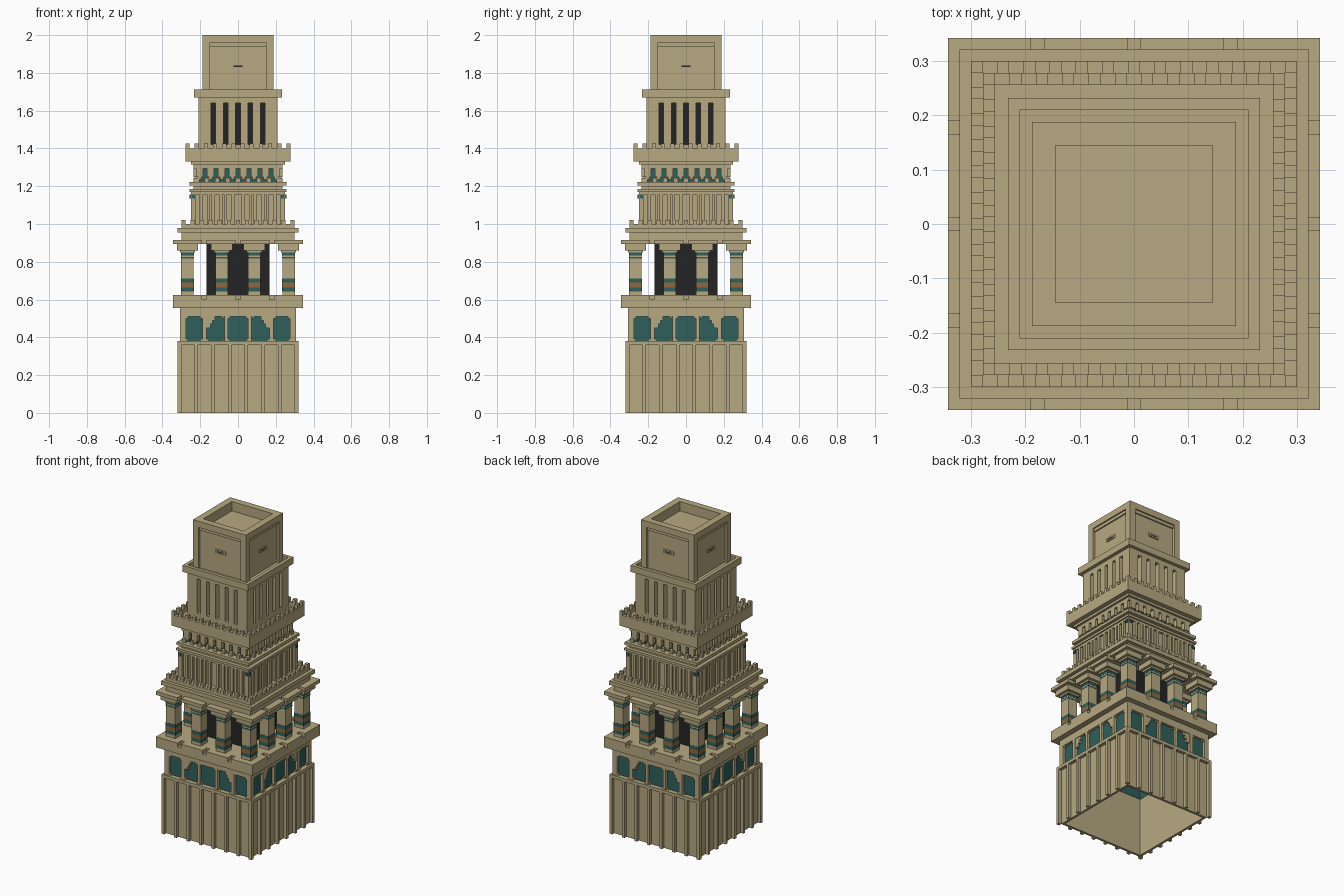
import bpy, bmesh
from math import pi
from mathutils import Matrix, Vector

if "Cube" in bpy.data.objects:
    bpy.data.objects.remove(bpy.data.objects["Cube"])


def material(name, r, g, b):
    m = bpy.data.materials.new(name)
    m.use_nodes = True
    m.diffuse_color = (r, g, b, 1)
    m.node_tree.nodes["Principled BSDF"].inputs["Base Color"].default_value = (r, g, b, 1)
    return m


STONE = material("sandstone", .47, .395, .22)
TEAL = material("teal", .03, .115, .105)
DARK = material("charcoal", .017, .017, .017)
OCHRE = material("ochre", .27, .14, .045)


class Part:
    """Collects boxes into one mesh object."""

    def __init__(self, name, mat):
        self.name, self.mat, self.bm = name, mat, bmesh.new()

    def box(self, x0, x1, y0, y1, z0, z1, turn=0):
        size = Matrix.Diagonal((x1 - x0, y1 - y0, z1 - z0, 1))
        place = Matrix.Translation(Vector((x0 + x1, y0 + y1, z0 + z1)) / 2)
        spin = Matrix.Rotation(turn * pi / 2, 4, 'Z')
        bmesh.ops.create_cube(self.bm, size=1, matrix=spin @ place @ size)
        return self

    def slab(self, half, z0, z1):
        return self.box(-half, half, -half, half, z0, z1)

    def sides(self, x, w, inner, outer, z0, z1):
        # the same block on all four walls; w is the half width
        for t in range(4):
            self.box(x - w, x + w, -outer, -inner, z0, z1, t)
        return self

    def mirrored(self, x, *rest):
        for s in ((-1, 1) if x else (1,)):
            self.sides(s * x, *rest)
        return self

    def ring(self, inner, outer, z0, z1):
        return self.sides(0, outer, inner, outer, z0, z1)

    def done(self):
        me = bpy.data.meshes.new(self.name)
        self.bm.to_mesh(me)
        self.bm.free()
        me.materials.append(self.mat)
        ob = bpy.data.objects.new(self.name, me)
        bpy.context.scene.collection.objects.link(ob)


def grooved_slab(name, half, z0, z1, cut_z):
    # slab with three slots cut into each edge
    p = Part(name, STONE).slab(.3, z0, z1)
    if cut_z > z0:
        p.ring(.3, half, z0, cut_z)
    for a, b in ((.012, .166), (.19, half)):
        p.mirrored((a + b) / 2, (b - a) / 2, .3, half, cut_z, z1)
    p.done()


def merlons(name, half, z0, z1, count):
    p = Part(name, STONE)
    step = (2 * half - .022) / count
    for i in range(count):
        p.sides(-half + .011 + i * step, .011, half - .022, half, z0, z1)
    p.done()


# Hollow ribbed base, open underneath
p = Part("base_walls", STONE).ring(.285, .3, 0, .38).ring(.3, .32, .36, .38)
for x in (.0445, .134, .222):
    p.mirrored(x, .009, .3, .32, 0, .36)
p.mirrored(.31, .01, .3, .32, 0, .36).done()

# Window band
Part("window_panes", TEAL).ring(.283, .291, .375, .52).done()
p = Part("window_frames", STONE).ring(.285, .308, .51, .556)
p.mirrored(.0625, .0085, .291, .308, .38, .51)
p.mirrored(.177, .011, .291, .308, .38, .51)
p.mirrored(.292, .016, .291, .308, .38, .51)
for x, w in ((0, .054), (.12, .046), (.232, .044)):
    for s in (-1, 1):
        for z in (.38, .5):
            p.mirrored(abs(x + s * (w - .006)), .006, .291, .304, z, z + .01)
for k in range(3):  # stepped arch over the inner windows
    p.mirrored(.156 - k * .011, .011, .291, .304, .45 + k * .02, .51)
p.done()

# Terrace
grooved_slab("terrace", .343, .556, .624, .6)

# Colonnade around a dark inner chamber
Part("inner_chamber", DARK).slab(.167, .62, .9).done()
shafts, caps = Part("column_shafts", STONE), Part("column_capitals", STONE)
teal, ochre = Part("column_teal_bands", TEAL), Part("column_ochre_bands", OCHRE)
spots = (-.268, -.086, .086, .268)
for x in spots:
    for y in spots:
        if max(abs(x), abs(y)) < .2:
            continue

        def post(part, w, z0, z1):
            part.box(x - w, x + w, y - w, y + w, z0, z1)
        post(shafts, .033, .62, .86)
        post(caps, .04, .848, .862)
        post(caps, .056, .86, .9)
        for a, b in ((.643, .665), (.69, .712), (.818, .826), (.834, .848)):
            post(teal, .034, a, b)
        post(ochre, .034, .665, .69)
for p in (shafts, caps, teal, ochre):
    p.done()

# Entablature and first parapet
grooved_slab("entablature", .343, .893, .915, .893)
p = Part("stepped_cornice", STONE).slab(.3, .91, .955).slab(.321, .955, .98)
p.slab(.3, .98, 1.0).done()
merlons("lower_merlons", .3, 1.0, 1.022, 12)

# Panelled middle tier
p = Part("middle_tier", STONE).slab(.235, 1.0, 1.2)
p.ring(.235, .25, 1.155, 1.17).slab(.258, 1.17, 1.185).slab(.256, 1.203, 1.222)
for x in (.028, .066, .092, .13, .156, .194):
    p.mirrored(x, .009, .235, .25, 1.0, 1.155)
p.mirrored(.236, .014, .235, .25, 1.0, 1.155).done()
p = Part("middle_teal_studs", TEAL)
p.mirrored(.236, .009, .25, .256, 1.135, 1.155).done()

# Bracket frieze on a teal wall
Part("frieze_wall", TEAL).slab(.212, 1.22, 1.32).done()
p = Part("frieze_brackets", STONE).ring(.205, .236, 1.295, 1.325)
for i in range(8):
    x = (i - 3.5) * .058
    p.sides(x, .019, .205, .236, 1.25, 1.295)
    p.sides(x, .009, .205, .23, 1.235, 1.25)
for i in range(9):
    p.sides((i - 4) * .055, .012, .205, .236, 1.22, 1.243)
p.done()

# Crenellated gallery
p = Part("gallery", STONE).slab(.25, 1.315, 1.33).slab(.278, 1.33, 1.38)
p.ring(.256, .278, 1.38, 1.4).done()
merlons("gallery_merlons", .278, 1.4, 1.425, 11)

# Slotted belfry
Part("belfry_core", DARK).slab(.165, 1.38, 1.65).done()
p = Part("belfry_walls", STONE).slab(.21, 1.64, 1.69).ring(.16, .21, 1.38, 1.42)
for x in (.033, .099):
    p.mirrored(x, .021, .16, .21, 1.42, 1.64)
p.mirrored(.177, .033, .16, .21, 1.42, 1.64)
p.done()
p = Part("belfry_cornice", STONE).slab(.232, 1.67, 1.695)
p.ring(.21, .232, 1.69, 1.712).done()

# Crown with sunken panels and an open tray top
p = Part("crown", STONE).slab(.172, 1.69, 1.94).ring(.145, .188, 1.96, 2.0)
p.ring(.145, .18, 1.94, 1.96)
p.mirrored(.168, .02, .172, .188, 1.69, 1.96)
p.done()
p = Part("crown_slot_frames", STONE)
p.sides(0, .035, .172, .179, 1.824, 1.846).done()
p = Part("crown_slots", DARK)
p.sides(0, .024, .176, .18, 1.832, 1.838).done()
